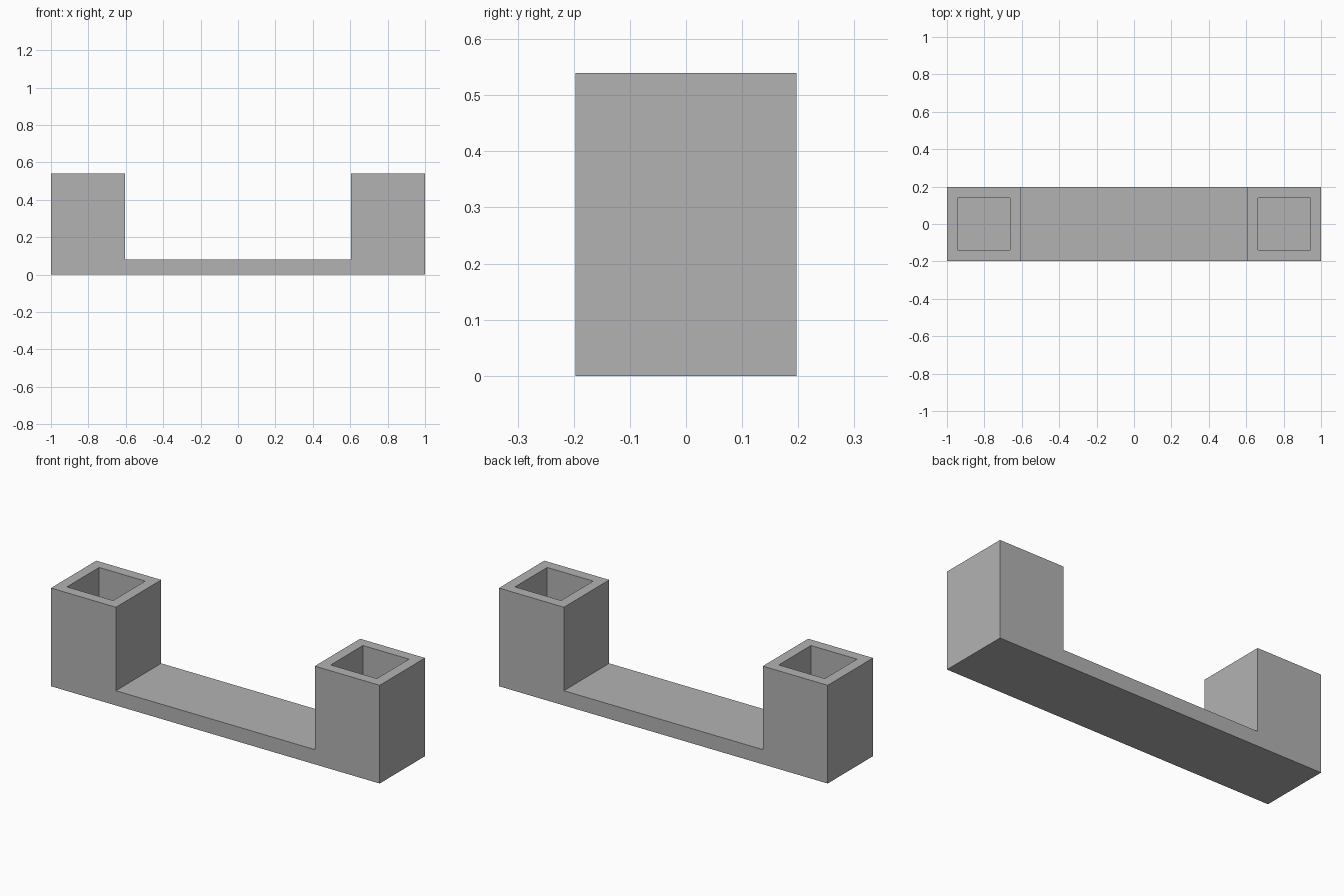
import bpy
import bmesh

cube = bpy.data.objects.get("Cube")
if cube:
    bpy.data.objects.remove(cube, do_unlink=True)

HALF_LENGTH, HALF_DEPTH = 1.0, 0.197
POST_INNER, HEIGHT = 0.605, 0.54
FLOOR, WALL = 0.081, 0.081

# Single plain grey
grey = bpy.data.materials.new("plain_grey")
grey.use_nodes = True
colour = (0.45, 0.45, 0.45, 1)
grey.diffuse_color = colour
grey.node_tree.nodes["Principled BSDF"].inputs["Base Color"].default_value = colour

# U-shaped side profile, mirrored about the centre
half = [(HALF_LENGTH, 0), (HALF_LENGTH, HEIGHT), (POST_INNER, HEIGHT), (POST_INNER, FLOOR)]
profile = half + [(-x, z) for x, z in reversed(half)]

# Body: extrude the profile from front to back
bm = bmesh.new()
front = bm.faces.new([bm.verts.new((x, -HALF_DEPTH, z)) for x, z in profile])
extruded = bmesh.ops.extrude_face_region(bm, geom=[front], use_keep_orig=True)["geom"]
back_verts = [g for g in extruded if isinstance(g, bmesh.types.BMVert)]
bmesh.ops.translate(bm, vec=(0, 2 * HALF_DEPTH, 0), verts=back_verts)
bmesh.ops.recalc_face_normals(bm, faces=bm.faces)

# Square sockets: inset each post top and sink it to the base plate
tops = [f for f in bm.faces if f.calc_center_median().z > HEIGHT - 0.01]
for top in tops:
    bmesh.ops.inset_individual(bm, faces=[top], thickness=WALL)
    opening = bmesh.ops.extrude_discrete_faces(bm, faces=[top])["faces"][0]
    bmesh.ops.translate(bm, vec=(0, 0, FLOOR - HEIGHT), verts=opening.verts)

mesh = bpy.data.meshes.new("socket_bracket")
bm.to_mesh(mesh)
bm.free()
mesh.materials.append(grey)
bracket = bpy.data.objects.new("socket_bracket", mesh)
bpy.context.collection.objects.link(bracket)
